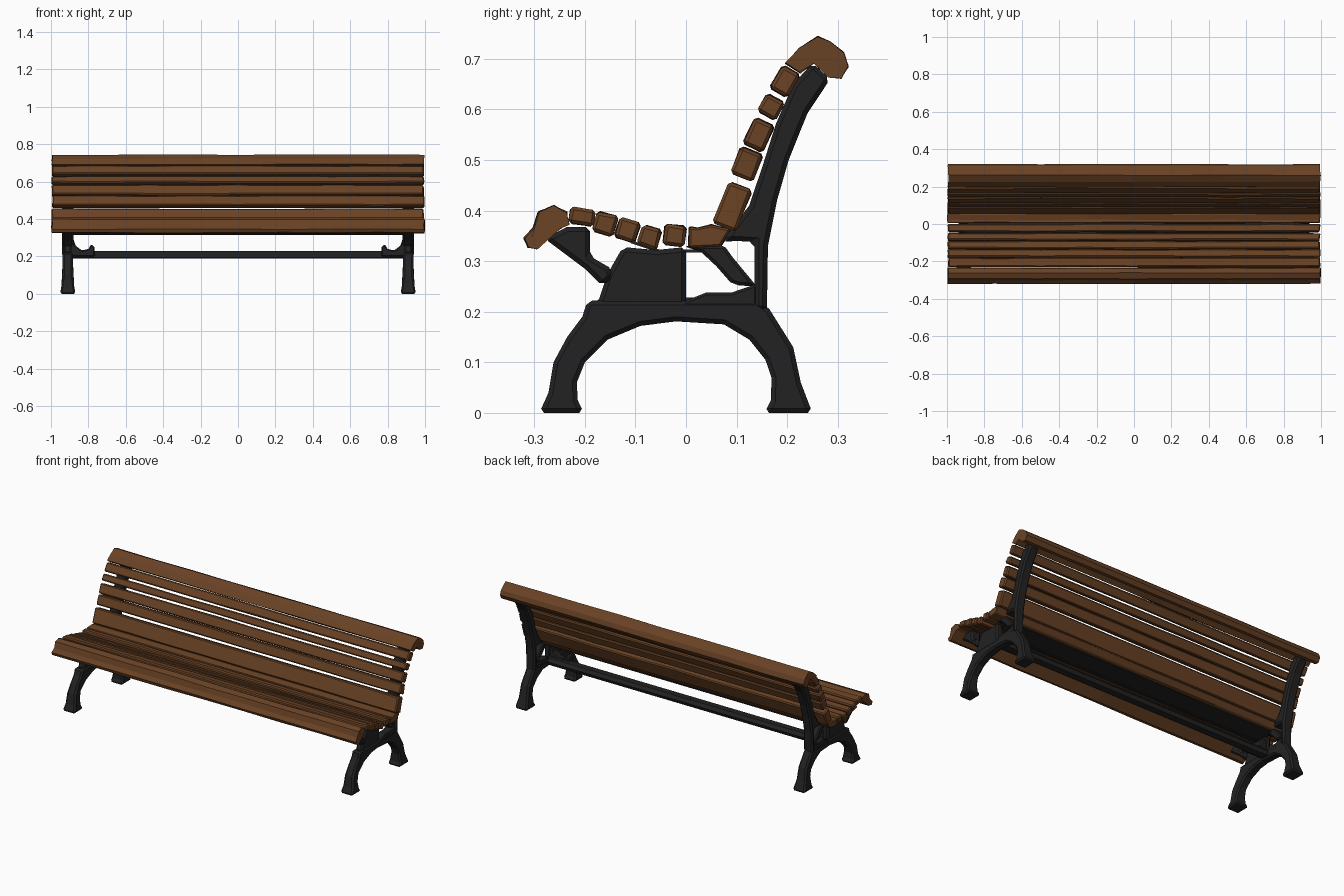
import bpy, bmesh, math, random
from mathutils import Vector

random.seed(4)

def material(name, col):
    m = bpy.data.materials.new(name)
    m.diffuse_color = (*col, 1)
    return m

WOOD = material("brown_wood", (0.14, 0.054, 0.018))
IRON = material("black_iron", (0.016, 0.016, 0.017))

def loft(name, rings, mat, mirror=False, bevel=0.0):
    """Closed solid from a list of equal-length rings of 3D points."""
    bm = bmesh.new()
    vs = [[bm.verts.new(p) for p in r] for r in rings]
    n = len(rings[0])
    for a, b in zip(vs, vs[1:]):
        for i in range(n):
            bm.faces.new((a[i], a[(i + 1) % n], b[(i + 1) % n], b[i]))
    caps = [bm.faces.new(vs[0]), bm.faces.new(vs[-1])]
    bmesh.ops.recalc_face_normals(bm, faces=bm.faces)
    me = bpy.data.meshes.new(name)
    bm.to_mesh(me)
    bm.free()
    me.materials.append(mat)
    ob = bpy.data.objects.new(name, me)
    bpy.context.collection.objects.link(ob)
    if bevel:
        b = ob.modifiers.new("bevel", 'BEVEL')
        b.width, b.segments, b.limit_method = bevel, 1, 'ANGLE'
        b.angle_limit = math.radians(50)
    if mirror:
        ob.modifiers.new("mirror", 'MIRROR')
    return ob

# wooden slats: side profile run along x with slight wear
def slat(name, prof, bevel=0.006, wear=0.0018):
    rings = []
    for k in range(9):
        x = -0.995 + 1.99 * k / 8
        rings.append([(x + (random.uniform(-.004, .004) if k in (0, 8) else 0),
                       y + random.uniform(-wear, wear),
                       z + random.uniform(-wear, wear)) for y, z in prof])
    loft(name, rings, WOOD, bevel=bevel)

def plank(name, a, b, t):
    a, b = Vector(a), Vector(b)
    d = (b - a).normalized()
    n = Vector((d.y, -d.x)) * t
    slat(name, [a, b, b + n, a + n])

slat("front_slat", [(-.32, .345), (-.312, .328), (-.295, .325), (-.25, .364), (-.232, .373),
                    (-.236, .397), (-.262, .41), (-.292, .398), (-.302, .366)], bevel=0)
seat = [((-.228, .407), (-.179, .400)), ((-.175, .399), (-.134, .388)),
        ((-.130, .387), (-.089, .374)), ((-.085, .373), (-.047, .361)),
        ((-.041, .374), (.001, .369))]
for i, (a, b) in enumerate(seat):
    plank(f"seat_slat_{i + 1}", a, b, 0.041 if i else 0.032)
slat("corner_slat", [(.005, .369), (.022, .365), (.05, .373), (.09, .362), (.068, .33), (.005, .326)], 0.004)
back = [((.053, .376), (.086, .458), .048), ((.088, .474), (.109, .527), .047),
        ((.112, .533), (.137, .585), .043), ((.141, .597), (.160, .632), .04),
        ((.165, .643), (.192, .688), .04)]
for i, (a, b, t) in enumerate(back):
    plank(f"back_slat_{i + 1}", a, b, t)
slat("top_rail", [(.197, .692), (.225, .722), (.262, .744), (.286, .733), (.311, .713), (.32, .685),
                  (.306, .662), (.283, .664), (.252, .692), (.225, .672)], bevel=0)

# cast iron end frames: flat outlines given thickness, feet flared
def half_width(z, w):
    return w + 0.014 * max(0, 1 - z / 0.09)

def casting(name, prof, w, bevel=0.009):
    rings = [[(0.91 + s * half_width(z, w), y, z) for y, z in prof] for s in (-1, 1)]
    loft(name, rings, IRON, mirror=True, bevel=bevel)

casting("leg_arch", [(-.29, 0), (-.272, .04), (-.262, .1), (-.235, .15), (-.205, .19), (-.195, .222),
                     (.145, .222), (.165, .205), (.212, .13), (.227, .06), (.25, 0),
                     (.155, 0), (.168, .025), (.169, .07), (.157, .105), (.125, .145), (.075, .175),
                     (-.02, .181), (-.09, .172), (-.155, .145), (-.2, .1), (-.216, .06),
                     (-.214, .025), (-.202, 0)], 0.027)
casting("side_panel", [(-.2, .205), (-.172, .225), (-.155, .275), (-.125, .328), (-.06, .322),
                       (.0, .328), (.0, .205)], 0.02)
casting("front_bracket", [(-.28, .345), (-.2, .285), (-.165, .25), (-.145, .27), (-.152, .288),
                          (-.19, .31), (-.19, .368), (-.235, .368)], 0.03)
casting("rear_brace", [(-.005, .33), (.075, .332), (.092, .308), (.14, .25), (.105, .252),
                       (.088, .258), (.06, .29), (.03, .318)], 0.025)
casting("rear_gusset", [(-.01, .21), (0, .222), (.04, .238), (.09, .238), (.14, .255), (.14, .21)], 0.025, 0.005)
casting("back_post", [(.135, .205), (.16, .2), (.162, .33), (.18, .42), (.203, .5), (.24, .592),
                      (.285, .66), (.25, .692), (.212, .65), (.178, .572), (.152, .49), (.125, .41),
                      (.07, .338), (.1, .34), (.135, .338)], 0.03)

# tie bar between the frames, with a curled bracket at each end
bar = [(-.022, .195), (-.01, .188), (.025, .19), (.034, .21), (.02, .228), (-.018, .228)]
loft("tie_bar", [[(x, y, z) for y, z in bar] for x in (-.9, .9)], IRON)
curl = [(.765, .2), (.768, .25), (.785, .265), (.8, .24), (.835, .232), (.868, .258), (.885, .31), (.9, .31), (.9, .2)]
loft("bar_bracket", [[(x, y, z) for x, z in curl] for y in (-.04, -.002)], IRON, mirror=True, bevel=0.006)

# iron strap under the seat
strap = [(-.11, .336), (-.05, .316), (.055, .318), (.055, .324), (-.05, .322), (-.11, .342)]
loft("under_seat_strap", [[(x, y, z) for y, z in strap] for x in (-.9, .9)], IRON)
